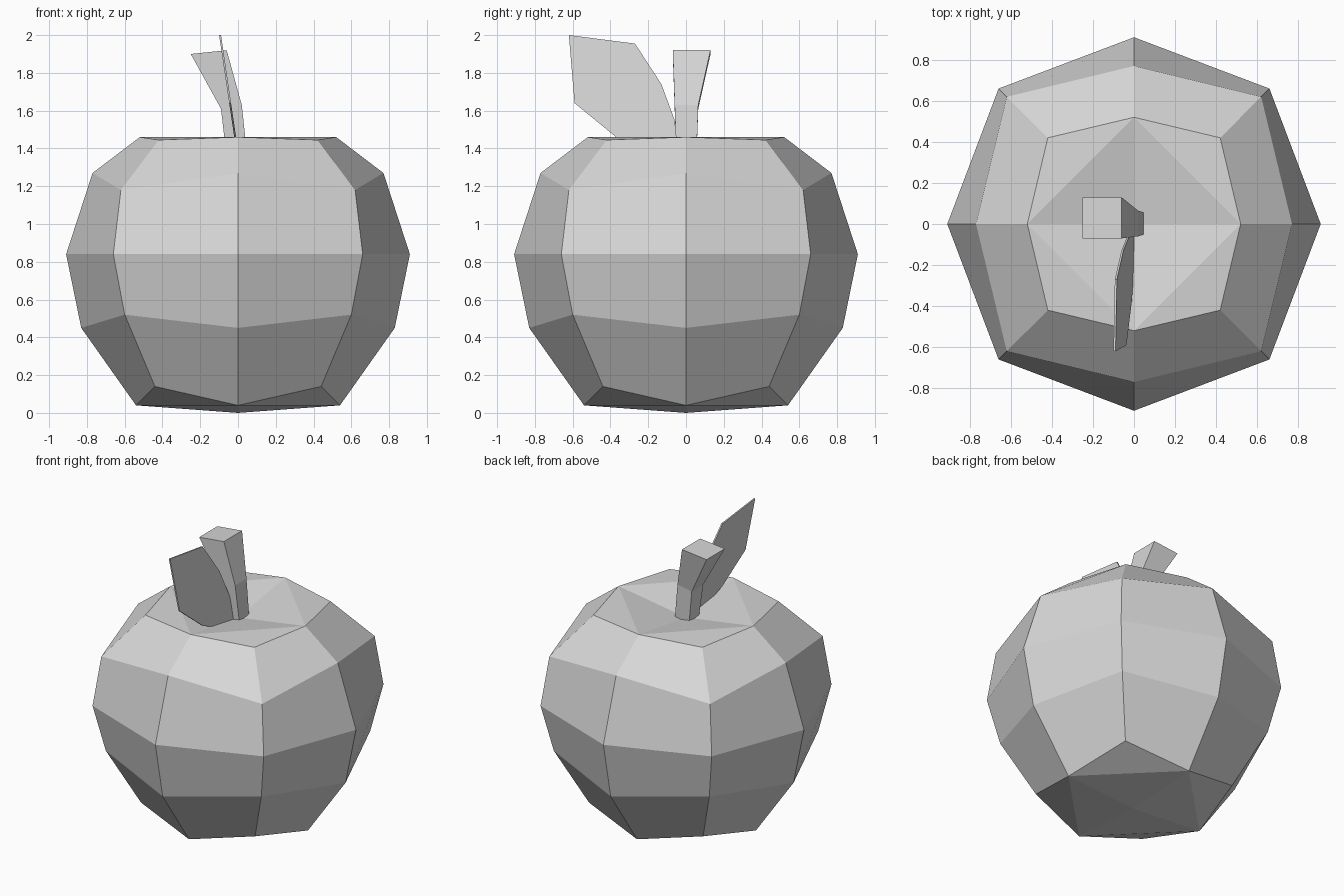
import bpy
import bmesh
import math
from mathutils import Vector

cube = bpy.data.objects.get("Cube")
if cube:
    bpy.data.objects.remove(cube, do_unlink=True)

# One plain material for every part
grey = bpy.data.materials.new("light_grey")
grey.use_nodes = True
colour = (0.68, 0.68, 0.68, 1)
grey.diffuse_color = colour
grey.node_tree.nodes["Principled BSDF"].inputs["Base Color"].default_value = colour


def finish(name, bm):
    bmesh.ops.recalc_face_normals(bm, faces=bm.faces[:])
    mesh = bpy.data.meshes.new(name)
    bm.to_mesh(mesh)
    bm.free()
    mesh.materials.append(grey)
    obj = bpy.data.objects.new(name, mesh)
    bpy.context.collection.objects.link(obj)
    return obj


def bridge(bm, lower, upper):
    n = len(lower)
    for i in range(n):
        j = (i + 1) % n
        bm.faces.new((lower[i], lower[j], upper[j], upper[i]))


# Fruit: eight-sided rings, each with an axis point and a corner point (offset, z)
PROFILE = [
    ((0.54, 0.04), (0.44, 0.14)),
    ((0.83, 0.45), (0.60, 0.52)),
    ((0.91, 0.84), (0.66, 0.84)),
    ((0.77, 1.27), (0.62, 1.18)),
    ((0.52, 1.46), (0.42, 1.445)),
]


def fruit_ring(bm, axis, corner):
    ring = []
    for i in range(8):
        a = i * math.pi / 4
        r, z = (corner[0] * math.sqrt(2), corner[1]) if i % 2 else axis
        ring.append(bm.verts.new((r * math.cos(a), r * math.sin(a), z)))
    return ring


def cap(bm, ring, z):
    centre = bm.verts.new((0, 0, z))
    for i in range(0, 8, 2):
        a, corner, b = ring[i], ring[i + 1], ring[(i + 2) % 8]
        bm.faces.new((a, corner, b))
        bm.faces.new((a, b, centre))


bm = bmesh.new()
rings = [fruit_ring(bm, *level) for level in PROFILE]
for low, high in zip(rings, rings[1:]):
    bridge(bm, low, high)
cap(bm, rings[0], 0.0)
cap(bm, rings[-1], 1.38)
finish("fruit_body", bm)

# Stem: square sections (x range, y range, z on the left, z on the right)
STEM = [
    ((-0.06, 0.05), (-0.05, 0.055), 1.35, 1.35),
    ((-0.09, 0.02), (-0.06, 0.065), 1.61, 1.63),
    ((-0.25, -0.06), (-0.07, 0.13), 1.90, 1.92),
]
bm = bmesh.new()
sections = []
for (x0, x1), (y0, y1), zl, zr in STEM:
    points = ((x0, y0, zl), (x1, y0, zr), (x1, y1, zr), (x0, y1, zl))
    sections.append([bm.verts.new(p) for p in points])
for low, high in zip(sections, sections[1:]):
    bridge(bm, low, high)
bm.faces.new(sections[0])
bm.faces.new(sections[-1])
finish("stem", bm)

# Leaf: thin leaning plate with a side outline (y, z)
LEAF = [(-0.62, 2.0), (-0.27, 1.955), (-0.13, 1.74), (-0.06, 1.55),
        (-0.04, 1.37), (-0.16, 1.37), (-0.37, 1.46), (-0.59, 1.64)]
bm = bmesh.new()
sides = []
for shift in (-0.005, 0.005):
    sides.append([bm.verts.new(Vector((shift - 0.015 - 0.148 * (z - 1.46), y, z)))
                  for y, z in LEAF])
bridge(bm, *sides)
for side in sides:
    bm.faces.new(side)
finish("leaf", bm)
